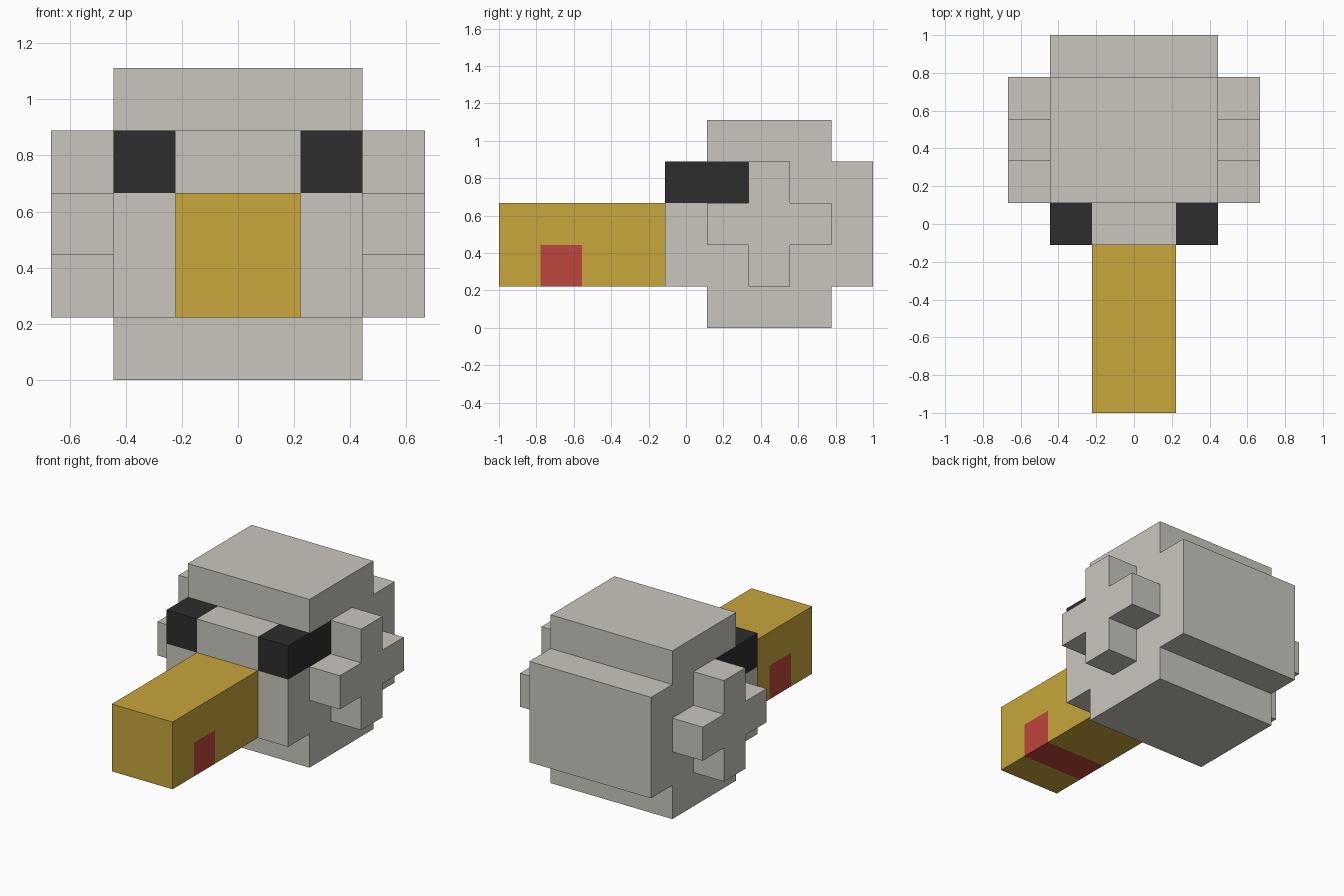
import bpy
import bmesh
from mathutils import Vector

if "Cube" in bpy.data.objects:
    bpy.data.objects.remove(bpy.data.objects["Cube"], do_unlink=True)

U = 2 / 9                             # one block unit
CENTRE = Vector((0, 2 * U, 2.5 * U))  # middle of the head


def material(name, rgb):
    mat = bpy.data.materials.new(name)
    mat.use_nodes = True
    mat.diffuse_color = (*rgb, 1)
    mat.node_tree.nodes["Principled BSDF"].inputs["Base Color"].default_value = (*rgb, 1)
    return mat


grey = material("warm_grey", (0.584, 0.565, 0.515))
gold = material("gold", (0.578, 0.381, 0.045))
red = material("red", (0.515, 0.061, 0.045))
black = material("charcoal", (0.026, 0.026, 0.027))


def cross_prism(long, short, x0, x1):
    """Plus-shaped block, extruded along x, sizes in units."""
    bm = bmesh.new()
    cells = [(-short, short, -short, short),
             (-short, short, short, long), (-short, short, -long, -short),
             (short, long, -short, short), (-long, -short, -short, short)]
    for a, b, c, d in cells:
        corners = [(a, c), (b, c), (b, d), (a, d)]
        bm.faces.new([bm.verts.new(CENTRE + Vector((x0, y, z)) * U) for y, z in corners])
    bmesh.ops.remove_doubles(bm, verts=bm.verts[:], dist=0.001)
    out = bmesh.ops.extrude_face_region(bm, geom=bm.faces[:])
    moved = [g for g in out["geom"] if isinstance(g, bmesh.types.BMVert)]
    bmesh.ops.translate(bm, verts=moved, vec=((x1 - x0) * U, 0, 0))
    bmesh.ops.recalc_face_normals(bm, faces=bm.faces[:])
    return bm


def cut(bm, axis, position):
    """Split the faces along an axis-aligned plane, position in units."""
    normal = Vector((0, 0, 0))
    normal[axis] = 1
    bmesh.ops.bisect_plane(bm, geom=bm.verts[:] + bm.edges[:] + bm.faces[:],
                           plane_co=normal * position * U, plane_no=normal, dist=1e-5)


def paint(bm, rule):
    """Give the second material to faces whose centre (in units) meets the rule."""
    for f in bm.faces:
        c = f.calc_center_median() / U
        if rule(c.x, c.y, c.z):
            f.material_index = 1


def finish(bm, name, mats):
    mesh = bpy.data.meshes.new(name)
    bm.to_mesh(mesh)
    bm.free()
    for m in mats:
        mesh.materials.append(m)
    obj = bpy.data.objects.new(name, mesh)
    bpy.context.collection.objects.link(obj)
    return obj


# Head with eyes wrapping round the upper front corners
head = cross_prism(2.5, 1.5, -2, 2)
for axis, position in [(0, -1), (0, 1), (1, 1.5), (2, 3)]:
    cut(head, axis, position)
paint(head, lambda x, y, z: abs(x) > 1 and y < 1.5 and 3 < z < 4.1)
finish(head, "head", [grey, black])

# Plus-shaped cheek tufts, open where they meet the head
tuft = cross_prism(1.5, 0.5, 2, 3)
inner = [f for f in tuft.faces if f.calc_center_median().x < 2.01 * U]
bmesh.ops.delete(tuft, geom=inner, context='FACES')
tufts = finish(tuft, "cheek_tufts", [grey])
tufts.modifiers.new("Mirror", 'MIRROR').use_mirror_merge = False

# Beak with a red band across the underside and up both sides
beak = bmesh.new()
bmesh.ops.create_cube(beak, size=U)
bmesh.ops.scale(beak, verts=beak.verts[:], vec=(2, 4, 2))
bmesh.ops.translate(beak, verts=beak.verts[:], vec=(0, -2.5 * U, 2 * U))
for axis, position in [(1, -3.5), (1, -2.5), (2, 2)]:
    cut(beak, axis, position)
paint(beak, lambda x, y, z: -3.5 < y < -2.5 and z < 1.9)
back = [f for f in beak.faces if f.calc_center_median().y > -0.51 * U]
bmesh.ops.delete(beak, geom=back, context='FACES')
finish(beak, "beak", [gold, red])
